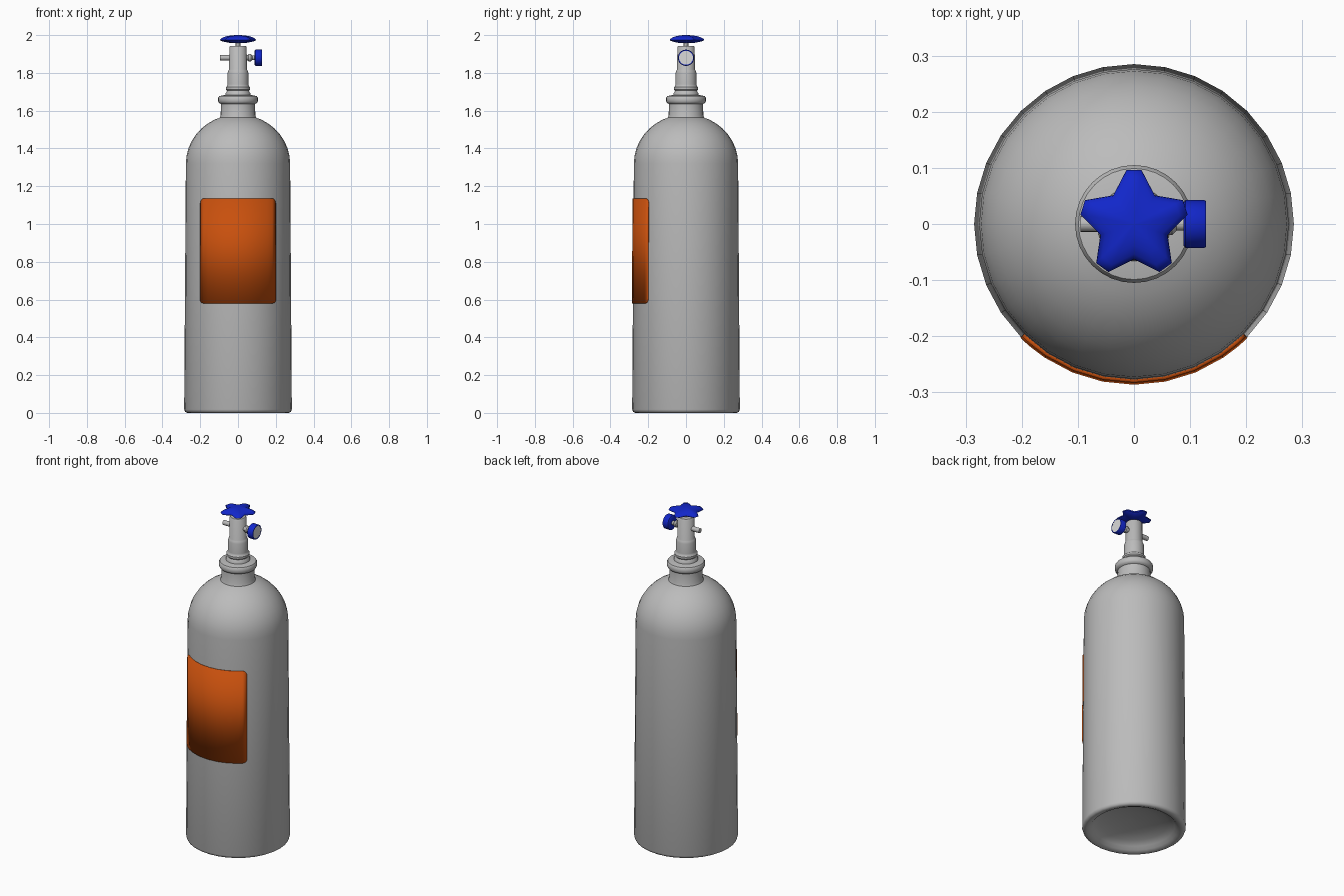
import bpy, bmesh
from math import sin, cos, pi, radians, sqrt
from mathutils import Matrix

cube = bpy.data.objects.get("Cube")
if cube:
    bpy.data.objects.remove(cube, do_unlink=True)


def material(name, r, g, b):
    m = bpy.data.materials.new(name)
    m.use_nodes = True
    m.diffuse_color = (r, g, b, 1)
    m.node_tree.nodes["Principled BSDF"].inputs["Base Color"].default_value = (r, g, b, 1)
    return m


GREY = material("grey metal", 0.5, 0.5, 0.5)
ORANGE = material("orange label", 0.58, 0.08, 0.004)
BLUE = material("blue plastic", 0.006, 0.02, 0.6)
WHITE = material("dial white", 0.7, 0.7, 0.7)


def finish(name, bm, mat, angle=40):
    bmesh.ops.recalc_face_normals(bm, faces=bm.faces)
    mesh = bpy.data.meshes.new(name)
    bm.to_mesh(mesh)
    bm.free()
    mesh.materials.append(mat)
    ob = bpy.data.objects.new(name, mesh)
    bpy.context.collection.objects.link(ob)
    bpy.ops.object.select_all(action="DESELECT")
    ob.select_set(True)
    bpy.context.view_layer.objects.active = ob
    bpy.ops.object.shade_smooth_by_angle(angle=radians(angle))
    return ob


def bridge(bm, rings):
    """Skin a stack of closed rings and cap both ends."""
    rings = [[bm.verts.new(p) for p in ring] for ring in rings]
    n = len(rings[0])
    for a, b in zip(rings, rings[1:]):
        for i in range(n):
            j = (i + 1) % n
            bm.faces.new((a[i], a[j], b[j], b[i]))
    bm.faces.new(rings[0])
    bm.faces.new(rings[-1])


def lathe(name, profile, mat, sides=32, along_x=False, height=0):
    """Turn (radius, position) pairs about z, or about an x axis at a height."""
    bm = bmesh.new()
    bridge(bm, [[(r * cos(2 * pi * i / sides), r * sin(2 * pi * i / sides), h)
                 for i in range(sides)] for r, h in profile])
    if along_x:
        bm.transform(Matrix.Translation((0, 0, height)) @ Matrix.Rotation(pi / 2, 4, "Y"))
    return finish(name, bm, mat)


# Tank: dished base, gently tapered wall, rounded shoulder
SHOULDER = 1.32


def wall(z):
    return 0.285 - 0.009 * z / SHOULDER


dish = [(0.24 * sin(t), 0.07 * cos(t)) for t in (0.02, 0.3, 0.6, 0.9, 1.2, 1.45)]
lip = [(0.25, 0.004), (0.26, 0), (0.272, 0.001), (0.281, 0.007), (wall(0), 0.018)]
dome = [(wall(SHOULDER) * cos(t), SHOULDER + 0.26 * sin(t))
        for t in [radians(9 * i) for i in range(9)]]
lathe("tank", dish + lip + dome + [(0.06, 1.575)], GREY)

# Neck collar with flange
lathe("neck_collar", [(0.1, 1.555), (0.092, 1.575), (0.09, 1.635), (0.1, 1.64),
                      (0.105, 1.65), (0.105, 1.668), (0.099, 1.677), (0.06, 1.685)], GREY)

# Valve body with stacked rings
lathe("valve_body", [(0.066, 1.67), (0.066, 1.692), (0.06, 1.7), (0.058, 1.706),
                     (0.064, 1.712), (0.064, 1.724), (0.057, 1.732), (0.056, 1.74),
                     (0.055, 1.8), (0.051, 1.812), (0.047, 1.818), (0.046, 1.937),
                     (0.041, 1.943)], GREY)
lathe("valve_stem", [(0.012, 1.93), (0.012, 1.975)], GREY, 16)

# Star hand wheel with blunt points and a domed top
star = []
for k in range(5):
    mid = pi / 2 + k * 2 * pi / 5
    for r, off in ((0.097, -0.14), (0.097, 0.14), (0.063, pi / 5)):
        star.append((r * cos(mid + off), r * sin(mid + off)))
bm = bmesh.new()
layers = [(0.2, 1.957), (0.55, 1.96), (0.9, 1.968), (1, 1.973), (0.98, 1.979),
          (0.85, 1.987), (0.6, 1.995), (0.3, 1.999), (0.05, 2)]
bridge(bm, [[(x * s, y * s, z) for x, y in star] for s, z in layers])
finish("hand_wheel", bm, BLUE, 50)

# Side outlet and pressure gauge
AXIS = 1.88
lathe("outlet_pipe", [(0.014, -0.095), (0.014, -0.03)], GREY, 16, True, AXIS)
lathe("gauge_stem", [(0.014, 0.03), (0.014, 0.052), (0.02, 0.056), (0.02, 0.068),
                     (0.012, 0.076), (0.012, 0.095)], GREY, 16, True, AXIS)
lathe("gauge_case", [(0.038, 0.088), (0.043, 0.092), (0.043, 0.125), (0.041, 0.128),
                     (0.037, 0.128), (0.037, 0.125)], BLUE, 32, True, AXIS)
lathe("gauge_dial", [(0.037, 0.122), (0.037, 0.127)], WHITE, 32, True, AXIS)

# Curved label with rounded corners
LOW, HIGH, CORNER, HALF = 0.58, 1.135, 0.025, pi / 4
corner_angle = CORNER / 0.28
half_cols = [HALF - corner_angle * (1 - cos(t * pi / 10)) for t in range(6)]
half_cols += [i * pi / 16 for i in (3, 2, 1)]
columns = [-a for a in half_cols] + [0] + half_cols[::-1]
bm = bmesh.new()
previous = None
for a in columns:
    u = max(0, 1 - (HALF - abs(a)) / corner_angle)
    inset = CORNER * (1 - sqrt(max(0, 1 - u * u)))
    column = [bm.verts.new((wall(z) * sin(a), -wall(z) * cos(a), z))
              for z in (LOW + inset, HIGH - inset)]
    if previous:
        bm.faces.new((previous[0], column[0], column[1], previous[1]))
    previous = column
label = finish("label", bm, ORANGE)
thick = label.modifiers.new("thickness", "SOLIDIFY")
thick.thickness = 0.009
thick.offset = 0.2
